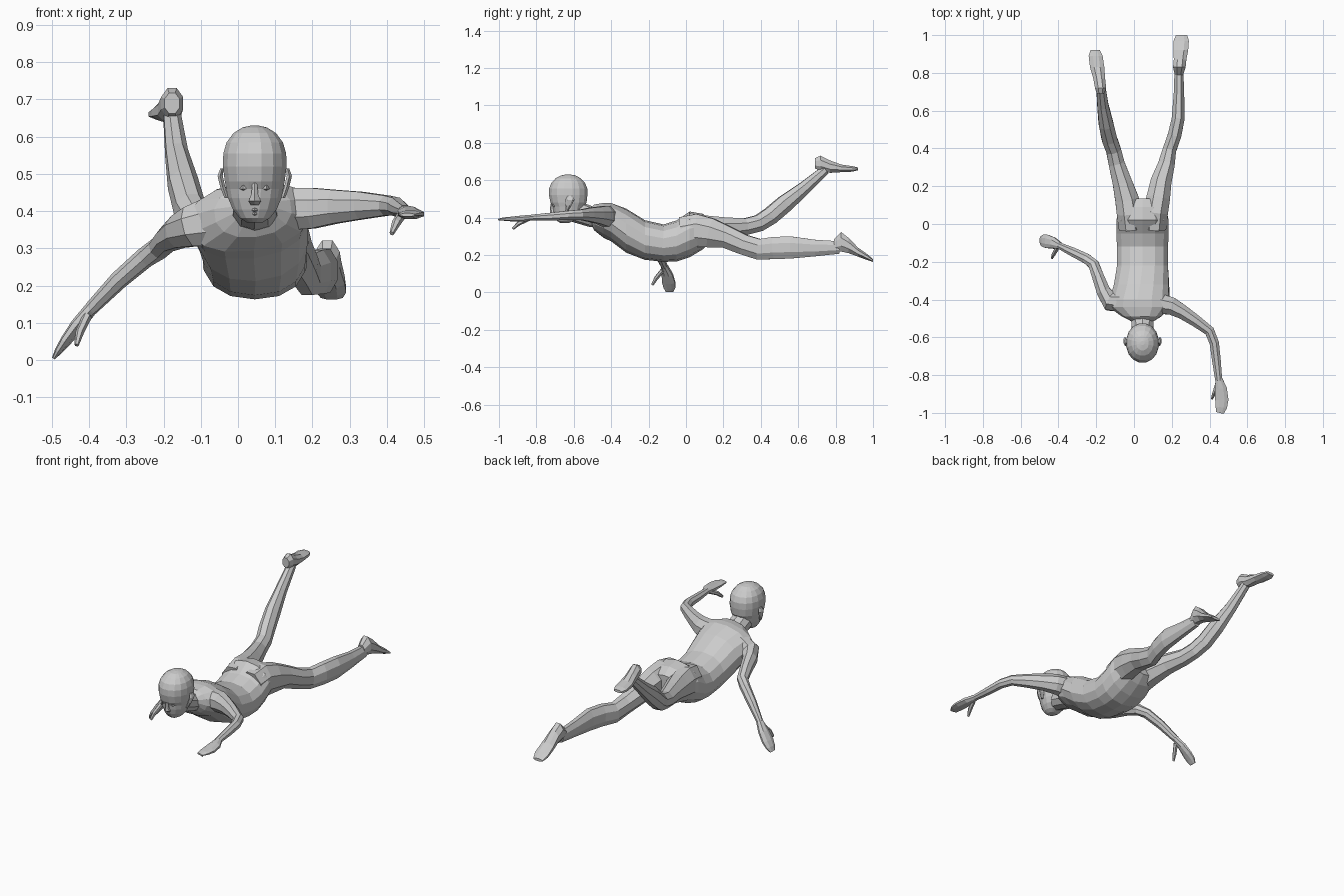
import bpy, bmesh
from math import sin, cos, pi
from mathutils import Vector

X, Y, Z = Vector((1, 0, 0)), Vector((0, 1, 0)), Vector((0, 0, 1))


def loft(name, rings, n=8, frame=None, roll=None, power=1.0):
    """Skin rings (x, y, z, half width, half height) into one closed flat-shaded tube."""
    bm = bmesh.new()
    pts = [Vector(r[:3]) for r in rings]
    loops = []
    for i, r in enumerate(rings):
        if frame:
            u, v = frame
        else:
            t = (pts[min(i + 1, len(pts) - 1)] - pts[max(i - 1, 0)]).normalized()
            u = t.cross(Z).normalized()
            v = u.cross(t)
        tilt = roll[i] if roll else 0.0
        u, v = u * cos(tilt) + v * sin(tilt), v * cos(tilt) - u * sin(tilt)
        loop = []
        for k in range(n):
            a = 2 * pi * (k + 0.5) / n
            c, s = cos(a), sin(a)
            c = abs(c) ** power * (1 if c > 0 else -1)
            s = abs(s) ** power * (1 if s > 0 else -1)
            loop.append(bm.verts.new(pts[i] + u * c * r[3] + v * s * r[4]))
        loops.append(loop)
    for p, q in zip(loops, loops[1:]):
        for k in range(n):
            bm.faces.new((p[k], p[(k + 1) % n], q[(k + 1) % n], q[k]))
    bm.faces.new(loops[0][::-1])
    bm.faces.new(loops[-1])
    bmesh.ops.recalc_face_normals(bm, faces=bm.faces)
    me = bpy.data.meshes.new(name)
    bm.to_mesh(me)
    bm.free()
    ob = bpy.data.objects.new(name, me)
    bpy.context.collection.objects.link(ob)
    return ob


# Torso, from collar to crotch, shoulders rolled toward the low arm
loft("torso", [
    (.045, -.515, .41, .06, .035), (.04, -.49, .40, .105, .07),
    (.03, -.44, .385, .165, .092), (.03, -.40, .375, .160, .103),
    (.04, -.32, .33, .148, .118), (.045, -.22, .28, .138, .106),
    (.045, -.12, .263, .138, .10), (.045, -.05, .275, .142, .11),
    (.045, .02, .31, .142, .122), (.045, .09, .325, .125, .095),
    (.045, .135, .33, .08, .055)],
    n=14, frame=(X, Z), roll=[.12, .12, .14, .12, .06, 0, 0, 0, 0, 0, 0], power=.9)

# Neck
loft("neck", [(.045, -.44, .40, .085, .06), (.045, -.51, .405, .062, .055),
              (.045, -.61, .44, .056, .06)], n=10)

# Head, stacked from chin to crown
loft("head", [
    (.045, -.650, .370, .022, .022), (.045, -.645, .382, .042, .045),
    (.045, -.635, .405, .060, .066), (.045, -.630, .435, .073, .080),
    (.045, -.628, .460, .078, .086), (.045, -.628, .480, .082, .098),
    (.045, -.630, .520, .087, .105), (.045, -.630, .555, .086, .104),
    (.045, -.630, .585, .077, .092), (.045, -.630, .610, .058, .068),
    (.045, -.630, .625, .033, .04), (.045, -.630, .630, .01, .012)],
    n=16, frame=(X, Y), power=.95)

# Nose
loft("nose", [(.045, -.715, .475, .008, .008), (.045, -.715, .447, .010, .013),
              (.045, -.708, .427, .019, .020), (.045, -.698, .416, .012, .012)],
     n=6, frame=(X, Y))

# Lips
for name, y, z, w in (("upper_lip", -.695, .404, .026), ("lower_lip", -.69, .394, .021)):
    loft(name, [(.045 - w, y + .012, z, .002, .002), (.045, y - .002, z, .009, .006),
                (.045 + w, y + .012, z, .002, .002)], n=6, frame=(Y, Z))

# Eyelids and ears on both sides of the head
for side, s in (("right", -1), ("left", 1)):
    loft(side + "_eyelid", [(.045 + s * .014, -.705, .463, .003, .003),
                            (.045 + s * .031, -.703, .464, .012, .010),
                            (.045 + s * .050, -.688, .463, .003, .003)],
         n=6, frame=(Y, Z))
    loft(side + "_ear", [(.045 + s * .076, -.640, .435, .006, .008),
                         (.045 + s * .086, -.630, .465, .008, .018),
                         (.045 + s * .093, -.620, .495, .008, .024),
                         (.045 + s * .088, -.620, .515, .005, .014)],
         n=6, frame=(X, Y))

# Left arm, reaching forward
loft("left_arm", [
    (.12, -.42, .405, .06, .062), (.20, -.435, .408, .050, .059),
    (.26, -.468, .412, .040, .049), (.33, -.515, .415, .034, .040),
    (.40, -.567, .415, .029, .029), (.425, -.63, .412, .027, .026),
    (.436, -.72, .405, .025, .023), (.449, -.83, .40, .020, .016)], n=8)
loft("left_hand", [
    (.449, -.82, .40, .020, .016), (.460, -.87, .395, .034, .018),
    (.465, -.93, .392, .038, .014), (.462, -.97, .392, .033, .010),
    (.455, -1.0, .390, .022, .005)], n=8)
loft("left_thumb", [(.442, -.845, .393, .013, .013), (.425, -.895, .368, .012, .012),
                    (.413, -.925, .340, .006, .007)], n=6)

# Right arm, bent back and down
loft("right_arm", [
    (-.06, -.41, .375, .06, .075), (-.125, -.41, .358, .055, .058),
    (-.160, -.36, .345, .040, .048), (-.190, -.28, .325, .034, .037),
    (-.213, -.215, .300, .031, .031), (-.250, -.185, .275, .029, .028),
    (-.320, -.15, .215, .026, .025), (-.395, -.115, .138, .018, .019)], n=8)
loft("right_hand", [
    (-.392, -.115, .142, .019, .018), (-.430, -.10, .095, .033, .018),
    (-.462, -.092, .052, .038, .014), (-.482, -.088, .025, .034, .010),
    (-.496, -.088, .004, .022, .005)], n=8)
loft("right_thumb", [(-.405, -.125, .118, .013, .013), (-.425, -.160, .075, .011, .012),
                     (-.434, -.180, .040, .006, .007)], n=6)

# Left leg, trailing level
loft("left_leg", [
    (.108, -.02, .315, .068, .095), (.115, .06, .330, .070, .096),
    (.127, .13, .318, .068, .085), (.142, .22, .295, .060, .064),
    (.170, .31, .255, .048, .058), (.187, .39, .230, .039, .060),
    (.215, .47, .237, .039, .064), (.234, .56, .240, .037, .064),
    (.238, .69, .237, .030, .048), (.238, .82, .240, .025, .036)], n=8)
loft("left_foot", [
    (.238, .79, .252, .024, .034), (.240, .83, .270, .036, .056),
    (.244, .87, .250, .036, .044), (.248, .92, .215, .042, .026),
    (.250, .97, .188, .044, .017), (.252, 1.0, .170, .032, .008)],
    n=8, frame=(X, Z))

# Right leg, knee bent and lower leg lifted
loft("right_leg", [
    (-.018, -.02, .315, .068, .095), (-.027, .06, .330, .070, .096),
    (-.037, .13, .335, .068, .080), (-.062, .22, .345, .056, .060),
    (-.092, .32, .352, .046, .048), (-.108, .39, .370, .043, .048),
    (-.130, .45, .408, .044, .050), (-.148, .53, .475, .042, .050),
    (-.165, .63, .555, .032, .038), (-.177, .745, .655, .025, .027)], n=8)
loft("right_foot", [
    (-.177, .69, .690, .022, .030), (-.177, .72, .690, .032, .044),
    (-.184, .77, .672, .034, .036), (-.195, .83, .663, .041, .022),
    (-.203, .89, .660, .040, .016), (-.205, .92, .660, .027, .008)],
    n=8, frame=(X, Z))
